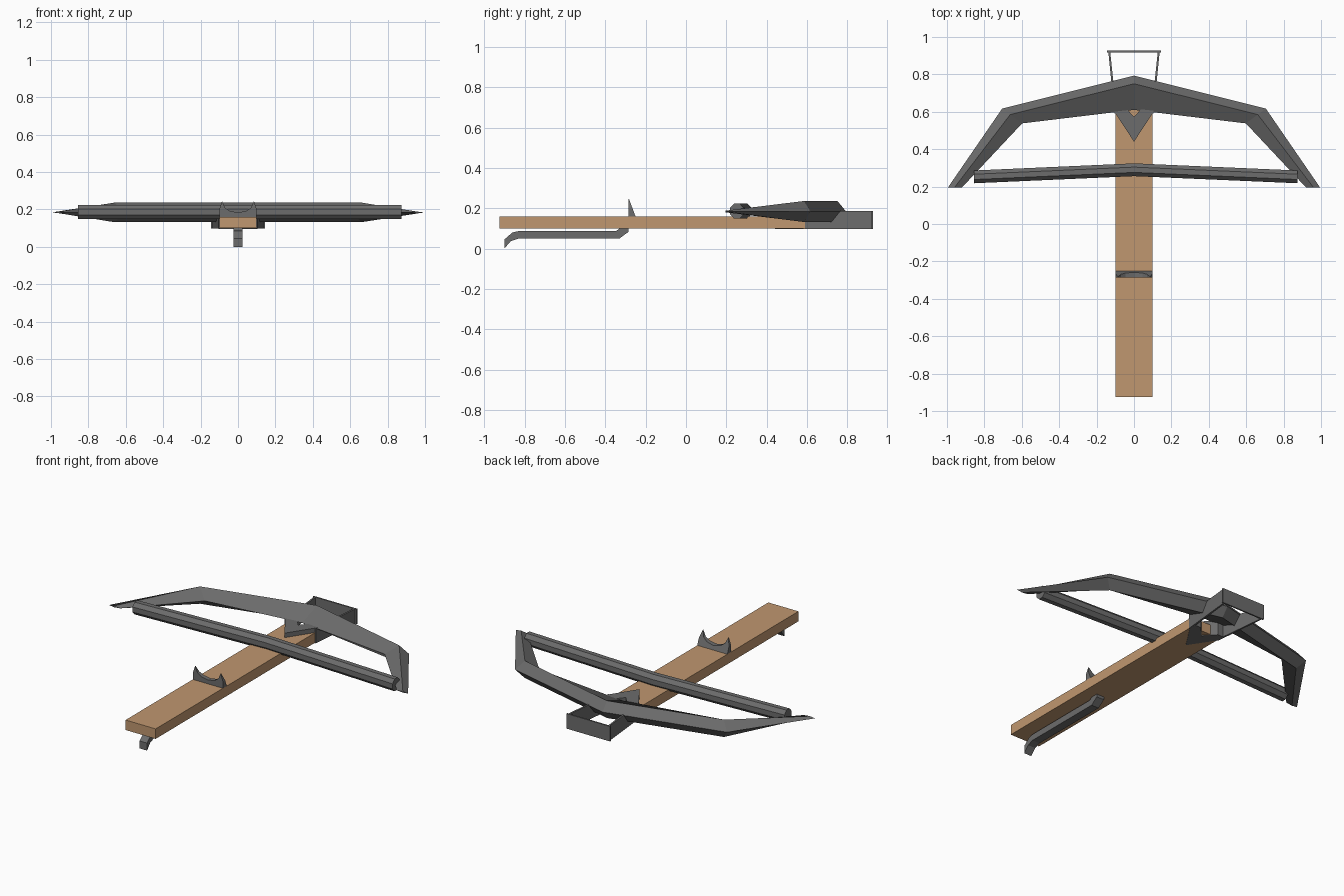
import bpy, bmesh, math

if "Cube" in bpy.data.objects:
    bpy.data.objects.remove(bpy.data.objects["Cube"])

def material(name, rgb):
    m = bpy.data.materials.new(name)
    m.diffuse_color = (*rgb, 1)
    m.use_nodes = True
    m.node_tree.nodes["Principled BSDF"].inputs["Base Color"].default_value = m.diffuse_color
    return m

WOOD = material("light wood", (0.53, 0.31, 0.16))
METAL = material("dark grey metal", (0.15, 0.15, 0.15))

def finish(name, bm, mat):
    bmesh.ops.recalc_face_normals(bm, faces=bm.faces)
    me = bpy.data.meshes.new(name)
    bm.to_mesh(me)
    bm.free()
    me.materials.append(mat)
    ob = bpy.data.objects.new(name, me)
    bpy.context.collection.objects.link(ob)
    return ob

def loft(name, rings, mat):
    """Skin a list of equal-length rings and cap both ends."""
    bm = bmesh.new()
    vs = [[bm.verts.new(p) for p in r] for r in rings]
    n = len(vs[0])
    for a, b in zip(vs, vs[1:]):
        for i in range(n):
            j = (i + 1) % n
            bm.faces.new((a[i], a[j], b[j], b[i]))
    bm.faces.new(vs[0])
    bm.faces.new(vs[-1])
    return finish(name, bm, mat)

def prism_z(name, outline, z0, z1, mat):
    return loft(name, [[(x, y, z) for x, y in outline] for z in (z0, z1)], mat)

# Wooden stock
prism_z("stock", [(-.1, -.925), (.1, -.925), (.1, .61), (-.1, .61)], .10, .16, WOOD)

# Bow limbs: diamond section, (outer xy), (ridge xy), (inner xy), half height
half = [((0, .793), (0, .75), (0, .61), .052),
        ((.705, .617), (.662, .585), (.598, .538), .052),
        ((.995, .195), (.96, .195), (.92, .195), .004)]

def diamond(s, sec):
    o, r, i, h = sec
    z = .184
    return [(s * o[0], o[1], z), (s * r[0], r[1], z + h),
            (s * i[0], i[1], z), (s * r[0], r[1], z - h)]

loft("bow_limbs", [diamond(-1, s) for s in half[:0:-1]] + [diamond(1, s) for s in half], METAL)

# Thick eight-sided string, bent slightly at the middle
def octagon(x, y):
    return [(x, y + .037 * math.cos(a), .186 + .04 * math.sin(a))
            for a in (math.radians(22.5 + 45 * k) for k in range(8))]

loft("bow_string", [octagon(-.855, .252), octagon(0, .29), octagon(.875, .252)], METAL)

# Foot stirrup: open bracket in front of the stock
prism_z("stirrup", [(-.092, .59), (-.104, .59), (-.137, .918), (-.145, .918), (-.145, .927),
                    (.145, .927), (.145, .918), (.137, .918), (.104, .59), (.092, .59),
                    (.127, .918), (-.127, .918)], .097, .187, METAL)

# V-shaped clamp that wraps the end of the stock
prism_z("stock_clamp", [(-.105, .60), (0, .44), (.105, .60), (.105, .64), (.06, .64),
                        (0, .572), (-.06, .64), (-.105, .64)], .096, .187, METAL)

# Rear sight: wedge with two horns and a rounded notch
prof = [(-.1, .16), (-.1, .20), (-.085, .245), (-.07, .21), (-.045, .192), (0, .183)]
prof += [(-x, z) for x, z in prof[-2::-1]]
front = [(x, -.286, z) for x, z in prof]
back = [(x, -.25 - .032 * (z - .16) / .085, z) for x, z in prof]
loft("rear_sight", [front, back], METAL)

# Long trigger lever under the stock
side = [(-.285, .105), (-.285, .083), (-.33, .05), (-.83, .05), (-.868, .037), (-.90, 0),
        (-.90, .045), (-.86, .08), (-.825, .088), (-.345, .088), (-.322, .105)]
loft("trigger_lever", [[(x, y, z) for y, z in side] for x in (-.025, .025)], METAL)
